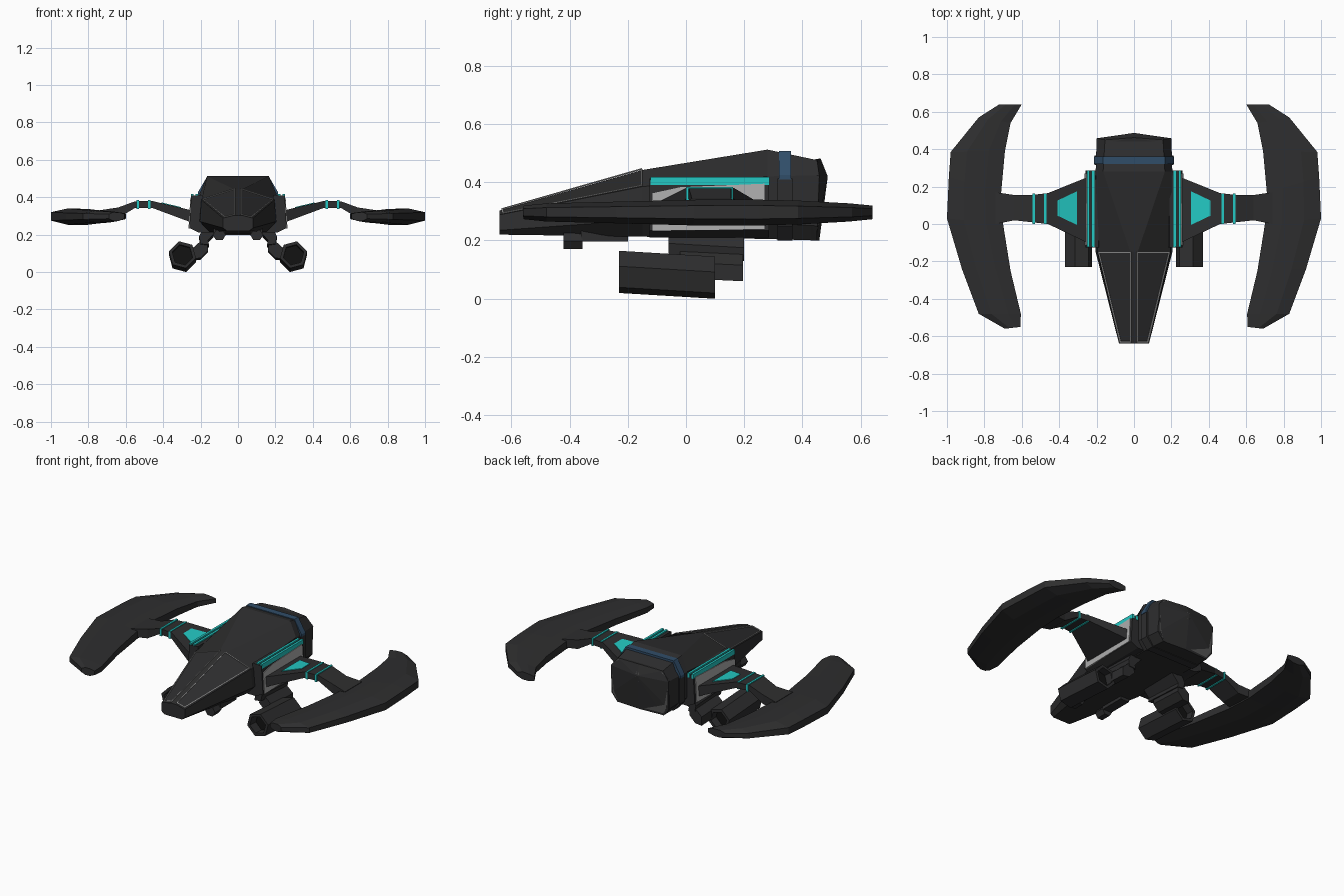
import bpy, bmesh, math
from mathutils import Vector

if "Cube" in bpy.data.objects:
    bpy.data.objects.remove(bpy.data.objects["Cube"])


def material(name, r, g, b):
    m = bpy.data.materials.new(name)
    m.diffuse_color = (r, g, b, 1)
    m.use_nodes = True
    m.node_tree.nodes["Principled BSDF"].inputs["Base Color"].default_value = m.diffuse_color
    return m


DARK = material("dark_hull", 0.027, 0.027, 0.028)
BLACK = material("black", 0.006, 0.006, 0.006)
CYAN = material("cyan", 0.017, 0.58, 0.55)
BLUE = material("blue", 0.03, 0.075, 0.14)
PALE = material("pale_panel", 0.42, 0.42, 0.42)
GLASS = material("rear_glass", 0.10, 0.10, 0.10)
LINE = material("trim_line", 0.30, 0.30, 0.30)


def finish(name, bm, mat, mirror):
    bmesh.ops.recalc_face_normals(bm, faces=bm.faces)
    me = bpy.data.meshes.new(name)
    bm.to_mesh(me)
    bm.free()
    me.materials.append(mat)
    ob = bpy.data.objects.new(name, me)
    bpy.context.collection.objects.link(ob)
    if mirror:
        ob.modifiers.new("Mirror", 'MIRROR')
    return ob


def loft(name, sections, mat=DARK, mirror=True, ring=False):
    """Skin a row of equal-length sections; ring joins last to first."""
    bm = bmesh.new()
    rows = [[bm.verts.new(p) for p in s] for s in sections]
    n = len(rows[0])
    pairs = list(zip(rows, rows[1:])) + ([(rows[-1], rows[0])] if ring else [])
    for a, b in pairs:
        for i in range(n):
            j = (i + 1) % n
            bm.faces.new((a[i], a[j], b[j], b[i]))
    if not ring:
        bm.faces.new(rows[0])
        bm.faces.new(rows[-1])
    return finish(name, bm, mat, mirror)


def extrude_y(name, prof, y0, y1, mat=DARK, mirror=True, drop=0.0):
    return loft(name, [[(x, y0, z) for x, z in prof],
                       [(x, y1, z - drop) for x, z in prof]], mat, mirror)


def box(name, x0, x1, y0, y1, z0, z1, mat=DARK):
    return extrude_y(name, [(x0, z0), (x1, z0), (x1, z1), (x0, z1)], y0, y1, mat)


def sym(half):
    return half + [(-x, z) for x, z in reversed(half)]


def panel(name, pts, mat, margin, frame=False, lift=0.004):
    """Thin raised panel (or only its outline) on a flat patch."""
    bm = bmesh.new()
    f = bm.faces.new([bm.verts.new(p) for p in pts])
    f.normal_update()
    nrm = f.normal.copy()
    rim = bmesh.ops.inset_individual(bm, faces=[f], thickness=margin)['faces']
    bmesh.ops.delete(bm, geom=[f] if frame else rim, context='FACES')
    ext = bmesh.ops.extrude_face_region(bm, geom=bm.faces[:])['geom']
    vs = [g for g in ext if isinstance(g, bmesh.types.BMVert)]
    bmesh.ops.translate(bm, verts=vs, vec=nrm * lift)
    return finish(name, bm, mat, True)


# Fuselage: half sections from top to bottom at each y
hull = [(-0.64, [(0.02, .303), (0.08, .288), (0.08, .235), (0.06, .22)]),
        (-0.15, [(0.02, .442), (0.195, .385), (0.205, .27), (0.15, .213)]),
        (0.28, [(0.165, .512), (0.205, .42), (0.205, .26), (0.165, .205)]),
        (0.45, [(0.155, .476), (0.2, .424), (0.2, .25), (0.16, .20)])]
loft("fuselage", [[(x, y, z) for x, z in sym(h)] for y, h in hull], mirror=False)

# Nose outlines
panel("nose_outline", [(0.014, -.632, .307), (0.074, -.632, .292),
                       (0.19, -.15, .388), (0.014, -.15, .445)], LINE, 0.008, True)

# Bulged rear with four windows
T, M, B = (0, .462, .482), (0, .487, .42), (0, .458, .20)
ts, ms, bs = (0.155, .45, .476), (0.2, .458, .422), (0.16, .448, .20)
bm = bmesh.new()
for p in (T, M, B, ts, ms, bs, (0.155, .43, .476), (0.2, .43, .424),
          (0.2, .43, .25), (0.16, .43, .20), (0.197, .452, .25)):
    for s in ((1, -1) if p[0] else (1,)):
        bm.verts.new((p[0] * s, p[1], p[2]))
bmesh.ops.convex_hull(bm, input=bm.verts)
finish("rear_cap", bm, DARK, False)
panel("upper_rear_window", [T, M, ms, ts], GLASS, 0.008)
panel("lower_rear_window", [M, B, bs, (0.195, .455, .25), ms], GLASS, 0.01)

# Collar: blue over the roof, dark below
extrude_y("blue_band", sym([(0.166, .508), (0.215, .425), (0.215, .41)]),
          0.32, 0.36, BLUE, False)
extrude_y("lower_collar", sym([(0.212, .412), (0.212, .25), (0.168, .199)]),
          0.315, 0.365, DARK, False)

# Side sponsons with pale panels and cyan strips
extrude_y("side_sponson", [(0.19, .412), (0.25, .408), (0.26, .235), (0.21, .21), (0.15, .21)],
          -0.125, 0.285)
side = [(-.115, .232), (-.115, .362), (-.02, .383), (.27, .395), (.27, .24)]
loft("side_panel", [[(x + (.41 - z) * .06, y, z) for y, z in side]
                    for x in (0.246, 0.254)], PALE)
for i, x in enumerate((0.212, 0.238)):
    box(f"cyan_strip_{i + 1}", x, x + 0.014, -0.122, 0.287, 0.39, 0.418, CYAN)

# Wing arm: (x, y0, y1, z0, z1)
arm = [(.25, -.10, .25, .265, .33), (.46, .0, .165, .343, .38), (.55, .01, .155, .343, .378),
       (.64, .02, .155, .288, .345), (.74, .0, .17, .28, .33)]
loft("wing_arm", [[(x, a, c), (x, b, c), (x, b, d), (x, a, d)] for x, a, b, c, d in arm])
for i, x in enumerate((0.468, 0.53)):
    box(f"arm_ring_{i + 1}", x, x + 0.012, 0.0, 0.162, 0.338, 0.384, CYAN)
loft("arm_light", [[(x, a, z - .01), (x, b, z - .01), (x, b, z + .004), (x, a, z + .004)]
                   for x, a, b, z in ((.305, -.005, .175, .343), (.41, .045, .125, .368))], CYAN)

# Curved wing blades: inner xy, outer xy, half thickness
blade = [((.607, -.55), (.69, -.56), .024), ((.605, -.48), (.83, -.48), .032),
         ((.66, -.25), (.92, -.24), .038), ((.70, .0), (1.0, .03), .045),
         ((.71, .17), (.99, .25), .046), ((.69, .39), (.98, .385), .042),
         ((.66, .54), (.83, .57), .032), ((.60, .64), (.72, .64), .024)]
secs = []
for a, b, t in blade:
    a, b = Vector(a), Vector(b)
    row = []
    for f, dz in ((0, -.5), (.35, -1), (.7, -1), (1, -.5), (1, .5), (.7, .95), (.3, .85), (0, .55)):
        p = a.lerp(b, f)
        row.append((p.x, p.y, .297 + dz * t))
    secs.append(row)
loft("wing_blade", secs)


# Engine pods: open hexagonal tubes, tilted slightly
def hexagon(r, y):
    z = 0.092 - (y + 0.23) * 0.06
    return [(0.297 + r * math.cos(math.radians(15 + 60 * k)), y,
             z + r * math.sin(math.radians(15 + 60 * k))) for k in range(6)]


loft("engine_pod", [hexagon(.075, -.23), hexagon(.075, .10),
                    hexagon(.056, .10), hexagon(.056, -.23)], ring=True)
loft("engine_core", [hexagon(.058, -.17), hexagon(.058, .05)], BLACK)

# Pod struts in two jointed blocks
extrude_y("upper_strut", [(.11, .225), (.185, .235), (.208, .19), (.20, .15), (.155, .145), (.16, .17)],
          -0.06, 0.20, drop=0.015)
extrude_y("lower_strut", [(.165, .16), (.20, .165), (.245, .125), (.245, .07), (.20, .075), (.16, .115)],
          -0.02, 0.195, drop=0.01)

# Small guns beneath the nose
box("gun_mount", 0.07, 0.13, -0.36, -0.20, 0.196, 0.235)
extrude_y("gun_tip", [(.10 + .035 * math.cos(math.pi / 3 * k), .198 + .032 * math.sin(math.pi / 3 * k))
                      for k in range(6)], -0.42, -0.355)
